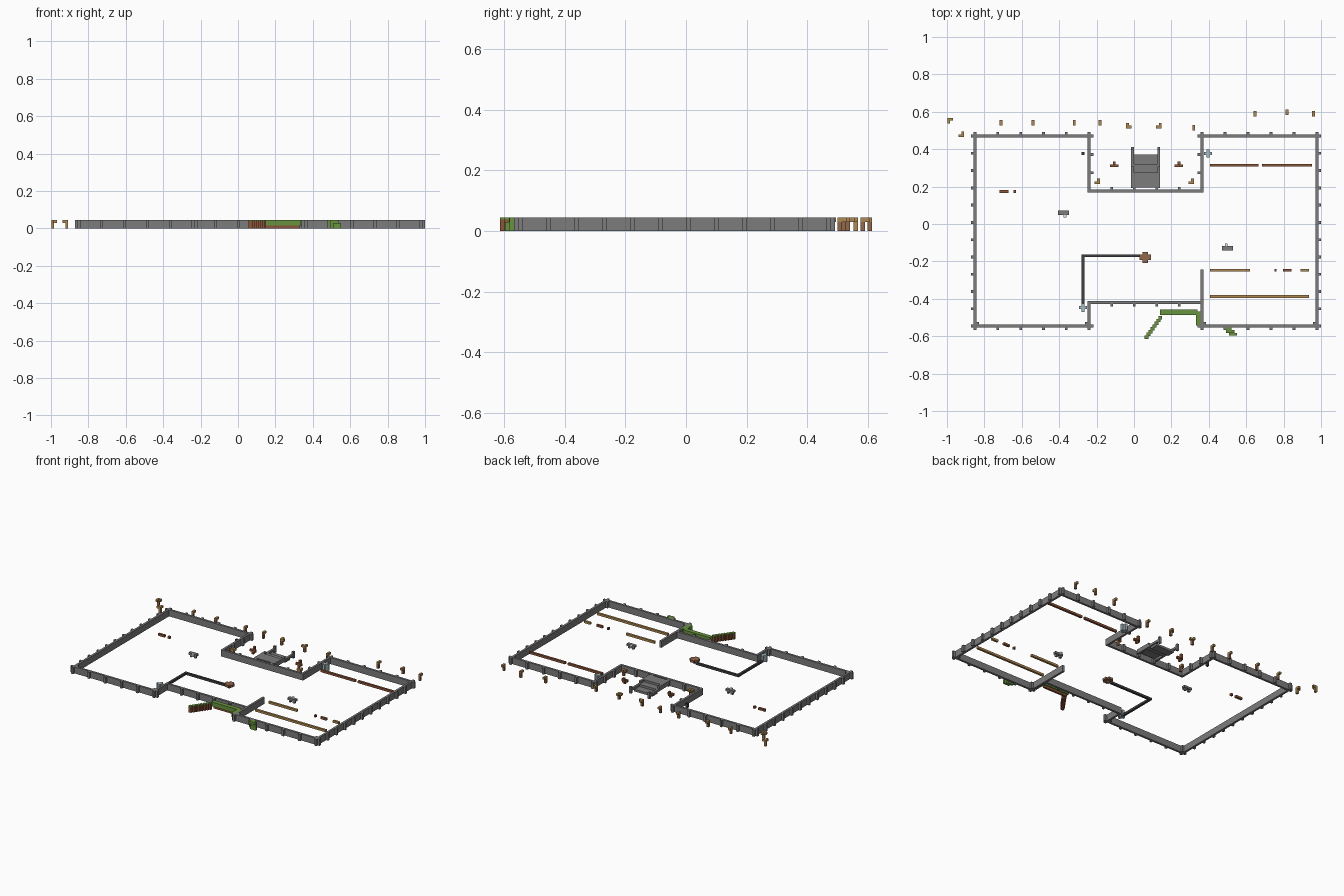
import bpy
import bmesh
from mathutils import Matrix, Vector

cube = bpy.data.objects.get("Cube")
if cube:
    bpy.data.objects.remove(cube)

V = 0.0148          # edge of one block
H = 3 * V           # full wall height


def material(name, rgb):
    m = bpy.data.materials.new(name)
    m.use_nodes = True
    colour = (*rgb, 1)
    m.diffuse_color = colour
    bsdf = m.node_tree.nodes["Principled BSDF"]
    bsdf.inputs["Base Color"].default_value = colour
    bsdf.inputs["Roughness"].default_value = 0.9
    return m


STONE = material("grey stone", (0.2, 0.2, 0.2))
DARK = material("dark stone", (0.05, 0.05, 0.055))
STEEL = material("pale blue", (0.38, 0.49, 0.54))
PALE = material("off white", (0.8, 0.8, 0.8))
TAN = material("tan wood", (0.43, 0.25, 0.085))
RUST = material("rust wood", (0.26, 0.09, 0.04))
BROWN = material("brown wood", (0.29, 0.135, 0.07))
GREEN = material("leaf green", (0.14, 0.29, 0.05))


def part(name, mat, boxes):
    """One object from boxes given as centre x, centre y, width, depth, bottom, top."""
    bm = bmesh.new()
    for x, y, w, d, low, high in boxes:
        place = Matrix.Translation((x, y, (low + high) / 2))
        size = Matrix.Diagonal((w, d, high - low, 1))
        bmesh.ops.create_cube(bm, size=1, matrix=place @ size)
    mesh = bpy.data.meshes.new(name)
    bm.to_mesh(mesh)
    bm.free()
    mesh.materials.append(mat)
    obj = bpy.data.objects.new(name, mesh)
    bpy.context.collection.objects.link(obj)
    return obj


def block(x, y, low=0, high=H):
    return (x, y, V, V, low, high)


def run(a, b, low=0, high=H):
    """A straight row of blocks between two points on one axis."""
    return ((a[0] + b[0]) / 2, (a[1] + b[1]) / 2,
            abs(a[0] - b[0]) + V, abs(a[1] - b[1]) + V, low, high)


# Outer wall, followed clockwise, with outside buttresses
L, R, INL, INR = -0.85, 0.978, -0.24, 0.363
BACK, FRONT, RECESS, PORCH = 0.47, -0.545, 0.176, -0.42
corners = [(L, BACK), (INL, BACK), (INL, RECESS), (INR, RECESS), (INR, BACK), (R, BACK),
           (R, FRONT), (INR, FRONT), (INR, PORCH), (INL, PORCH), (INL, FRONT), (L, FRONT)]
walls, buttresses = [], []
for p, q in zip(corners, corners[1:] + corners[:1]):
    a, b = Vector(p), Vector(q)
    along = (b - a).normalized()
    out = Vector((-along.y, along.x)) * V
    walls.append(run(a, b))
    spacing = 0.12 if abs(along.x) > 0.5 else 0.094
    count = max(1, round((b - a).length / spacing))
    for i in range(count + 1):
        buttresses.append(block(*(a.lerp(b, i / count) + out)))
walls.append(run((INR, PORCH), (INR, -0.25)))

# Inside blocks in the front corners
for x, turn in ((L, 1), (INL, -1), (INR, 1), (R, -1)):
    buttresses.append(block(x + turn * V, FRONT + V))
part("outer_wall", STONE, walls)
part("wall_buttresses", STONE, buttresses)

# Back stairs: open treads rising to the wall, between two rails
SX = 0.062
treads = [(SX, 0.345, 0.14, 0.055, 0, V),
          (SX, 0.297, 0.14, 0.05, V, 2 * V),
          (SX, 0.235, 0.14, 0.08, 2 * V, H)]
part("stair_treads", STONE, treads)
for side, name in ((-1, "right"), (1, "left")):
    x = SX + side * 0.07
    part("stair_rail_" + name, STONE,
         [run((x, 0.2), (x, 0.405), V, 2 * V), run((x, 0.2), (x, 0.3), 2 * V, H),
          block(x, 0.405)])

# Dark channel in the front room
part("dark_channel", DARK, [run((-0.273, -0.44), (-0.273, -0.17), 0, V),
                            run((-0.273, -0.17), (0.035, -0.17), 0, V)])
part("dark_marker", DARK, [block(-0.273, 0.377, 0, 2 * V)])

# Round brown table at the end of the channel
part("round_table", BROWN, [(0.06, -0.178, 4 * V, 2 * V, V, 2 * V),
                            (0.06, -0.178, 2 * V, 4 * V, V, 2 * V),
                            (0.06, -0.178, V, V, 0, V)])

# Pale cross-shaped pillars
for i, (x, y) in enumerate([(-0.273, -0.447), (0.396, 0.377)]):
    part(f"cross_pillar_{i}", STEEL, [(x, y, 3 * V, V, 0, H), (x, y, V, 3 * V, 0, H)])

# Small stone seats, one turned to face the other way
for i, (x, y, turn) in enumerate([(-0.376, 0.06, 1), (0.5, -0.13, -1)]):
    part(f"stone_seat_{i}", STONE, [(x, y, 4 * V, 1.5 * V, V, 2 * V),
                                    block(x - turn * V, y, 0, V),
                                    block(x + turn * V, y, 0, V)])
    part(f"seat_step_{i}", PALE, [(x + turn * V / 2, y - turn * 1.2 * V, V, V, V, 2 * V)])


# Long benches and short planks
def planks(name, mat, y, spans):
    part(name, mat, [((a + b) / 2, y, b - a, V, V, 2 * V) for a, b in spans])


planks("back_bench", RUST, 0.314, [(0.406, 0.665), (0.685, 0.952)])
planks("middle_bench", TAN, -0.247, [(0.406, 0.62)])
planks("broken_bench", RUST, -0.247, [(0.75, 0.762), (0.797, 0.842)])
planks("broken_bench_end", TAN, -0.247, [(0.89, 0.935)])
planks("front_bench", TAN, -0.388, [(0.406, 0.935)])
planks("side_planks", RUST, 0.174, [(-0.72, -0.67), (-0.645, -0.63)])

# Lamp posts: a post with a head reaching over in x and y
lamps = [(-0.99, 0.56, 1, -1), (-0.915, 0.472, -1, 1), (-0.711, 0.533, 0, 1),
         (-0.54, 0.533, 0, 1), (-0.32, 0.533, 0, 1), (-0.182, 0.533, 0, 1),
         (-0.035, 0.518, 1, 1), (0.14, 0.518, -1, 1), (0.32, 0.507, 0, 1),
         (0.647, 0.583, 0, 1), (0.818, 0.606, 0, -1), (0.96, 0.583, 0, 1),
         (-0.19, 0.22, -1, 1), (0.313, 0.22, -1, 1)]
posts, tan_boxes = [], []
for x, y, dx, dy in lamps:
    # the two lamps by the far corner are tan all the way down
    lower = tan_boxes if x < -0.9 else posts
    lower.append(block(x, y, 0, 2 * V))
    tan_boxes.append(block(x, y, 2 * V, H))
    tan_boxes.append(block(x, y + dy * V, 2 * V, H))
    if dx:
        tan_boxes.append(block(x + dx * V, y, 2 * V, H))
part("lamp_posts", BROWN, posts)
part("lamp_heads", TAN, tan_boxes)

# Brown stools either side of the stairs
for x, name in ((-0.105, "right"), (0.24, "left")):
    part("stool_" + name, RUST, [(x, 0.312, 3 * V, V, V, 2 * V), block(x, 0.312 + V, V, H),
                                 block(x, 0.312, 0, V)])

# Hedge: a stepped end of leaf-topped wood, then a full leafy run to the wall
leaves, stems = [], []
TOP = H - 0.4 * V
for i in range(8):
    x, y = 0.067 + i * 0.0105, -0.605 + i * V
    leaves.append((x, y, 1.4 * V, 1.2 * V, TOP, H))
    stems.append((x, y, 1.4 * V, 1.2 * V, 0, TOP))
leaves += [(0.24, -0.472, 0.2, 2 * V, V, H), (0.345, -0.506, 2 * V, 5 * V, V, H)]
stems.append((0.24, -0.472, 0.18, V, 0, V))

# Small bush stepping down from the front wall
for i, (low, high) in enumerate([(V, H), (0, H), (0, 2 * V)]):
    leaves.append((0.5 + i * V, -0.56 - i * V, 3 * V, V, low, high))
part("hedge_leaves", GREEN, leaves)
part("hedge_stems", RUST, stems)
